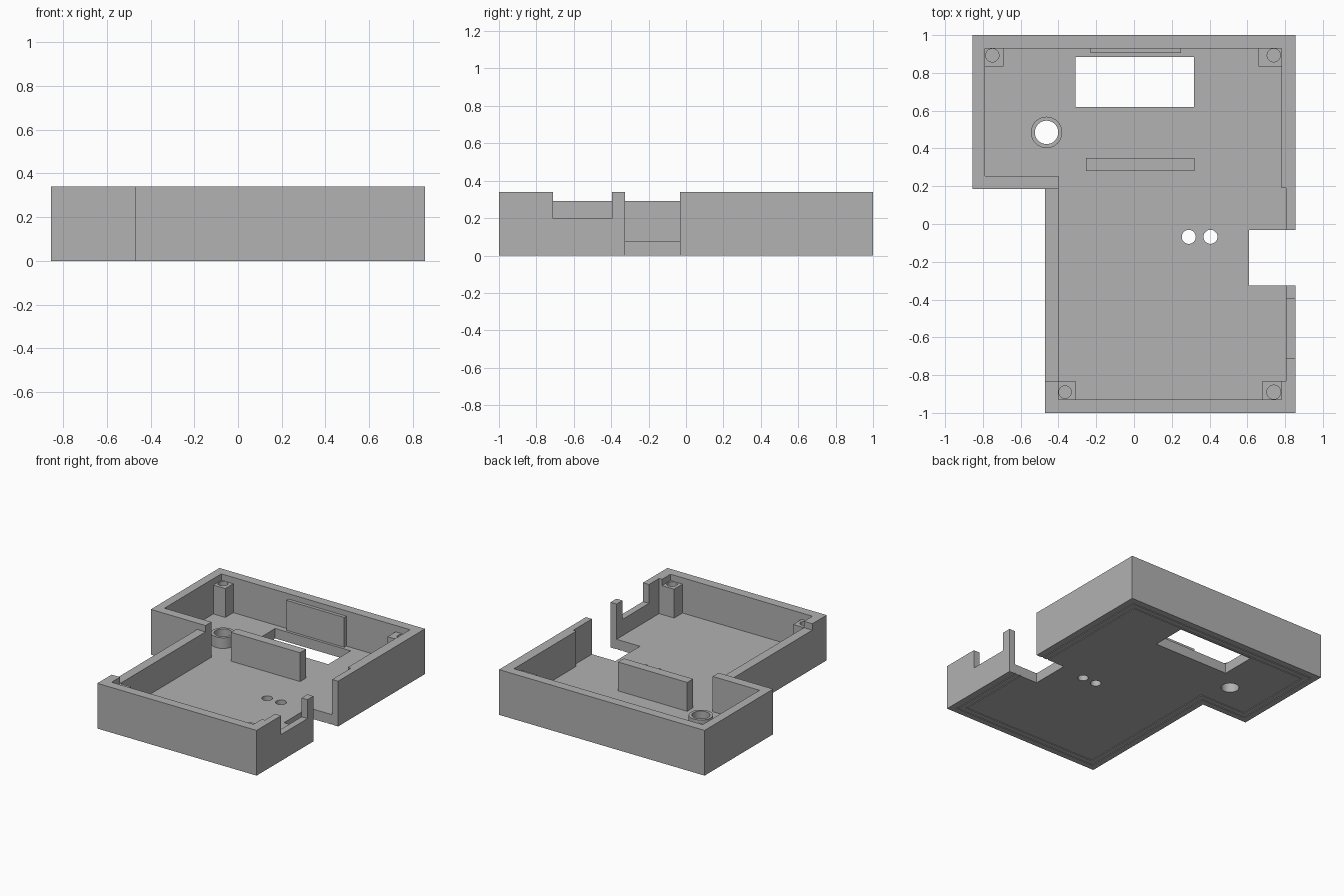
import bpy
import bmesh
import math

if "Cube" in bpy.data.objects:
    bpy.data.objects.remove(bpy.data.objects["Cube"], do_unlink=True)

HEIGHT = 0.34     # full wall height
FLOOR = 0.075     # floor thickness
LOW = 0.292       # posts, ribs and the lowered wall

grey = bpy.data.materials.new("plain_grey")
grey.use_nodes = True
colour = (0.445, 0.445, 0.445, 1)
grey.diffuse_color = colour
grey.node_tree.nodes["Principled BSDF"].inputs["Base Color"].default_value = colour


def prism(name, outline, z0, z1):
    """Extrude an outline from z0 up to z1."""
    bm = bmesh.new()
    face = bm.faces.new([bm.verts.new((x, y, z0)) for x, y in outline])
    top = bmesh.ops.extrude_face_region(bm, geom=[face])
    verts = [v for v in top["geom"] if isinstance(v, bmesh.types.BMVert)]
    bmesh.ops.translate(bm, verts=verts, vec=(0, 0, z1 - z0))
    bmesh.ops.recalc_face_normals(bm, faces=bm.faces)
    mesh = bpy.data.meshes.new(name)
    bm.to_mesh(mesh)
    bm.free()
    mesh.materials.append(grey)
    obj = bpy.data.objects.new(name, mesh)
    bpy.context.collection.objects.link(obj)
    return obj


def box(name, x0, x1, y0, y1, z0, z1):
    return prism(name, [(x0, y0), (x1, y0), (x1, y1), (x0, y1)], z0, z1)


def cylinder(name, x, y, r, z0, z1, sides=40):
    angles = [2 * math.pi * i / sides for i in range(sides)]
    return prism(name, [(x + r * math.cos(a), y + r * math.sin(a)) for a in angles], z0, z1)


def cut(obj, cutter):
    """Subtract the cutter from the object and discard it."""
    mod = obj.modifiers.new("cut", "BOOLEAN")
    mod.operation = "DIFFERENCE"
    mod.solver = "EXACT"
    mod.object = cutter
    bpy.context.view_layer.objects.active = obj
    bpy.ops.object.modifier_apply(modifier=mod.name)
    bpy.data.objects.remove(cutter, do_unlink=True)


def smooth(obj):
    bpy.ops.object.select_all(action="DESELECT")
    obj.select_set(True)
    bpy.context.view_layer.objects.active = obj
    bpy.ops.object.shade_smooth_by_angle(angle=math.radians(30))


def footprint(d):
    """L-shaped plan, inset by d."""
    return [(-0.855 + d, 1 - d), (-0.855 + d, 0.185 + d), (-0.47 + d, 0.185 + d),
            (-0.47 + d, -1 + d), (0.855 - d, -1 + d), (0.855 - d, 1 - d)]


# Tray with its hollow
case = prism("case_tray", footprint(0), 0, HEIGHT)
hollow = [(-0.79, 0.93), (-0.79, 0.255), (-0.40, 0.255), (-0.40, -0.93),
          (0.78, -0.93), (0.78, -0.83), (0.805, -0.83), (0.805, 0.19),
          (0.78, 0.19), (0.78, 0.93)]
cut(case, prism("hollow", hollow, FLOOR, 1))

# Lowered wall, side notches and window
cut(case, box("low_wall", -0.6, -0.39, -0.83, 0.185, LOW, 1))
cut(case, box("side_notch", 0.61, 1, -0.325, -0.032, -1, 1))
cut(case, box("side_slot", 0.79, 1, -0.71, -0.395, 0.198, 1))
cut(case, box("window", -0.31, 0.317, 0.62, 0.885, -1, 1))

# Round through holes
for x, y, r in [(0.29, -0.068, 0.037), (0.405, -0.068, 0.037), (-0.463, 0.485, 0.062)]:
    cut(case, cylinder("hole", x, y, r, -1, 1))

# Fine grooves around the underside
for d in (0.045, 0.09):
    ring = prism("groove", footprint(d), -0.1, 0.005)
    cut(ring, prism("groove_core", footprint(d + 0.012), -0.2, 0.1))
    cut(case, ring)
smooth(case)

# Corner screw posts with blind holes
posts = {
    "back_right_post": (-0.79, -0.69, 0.835, 0.93, -0.75, 0.893),
    "back_left_post": (0.66, 0.78, 0.835, 0.93, 0.74, 0.893),
    "front_right_post": (-0.40, -0.31, -0.93, -0.83, -0.365, -0.89),
    "front_left_post": (0.68, 0.78, -0.93, -0.83, 0.74, -0.89),
}
for name, (x0, x1, y0, y1, cx, cy) in posts.items():
    post = box(name, x0, x1, y0, y1, FLOOR, LOW)
    # holes stay inside the post sides
    r = min(0.037, cx - x0 - 0.002, x1 - cx - 0.002, y1 - cy - 0.002, cy - y0 - 0.002)
    cut(post, cylinder("post_hole", cx, cy, r, 0.13, 1))
    smooth(post)

# Round collar on the floor
collar = cylinder("round_collar", -0.463, 0.485, 0.083, FLOOR, 0.155)
cut(collar, cylinder("collar_hole", -0.463, 0.485, 0.062, -1, 1))
smooth(collar)

# Upright ribs
box("middle_rib", -0.255, 0.32, 0.28, 0.35, FLOOR, LOW)
box("back_wall_rib", -0.23, 0.25, 0.905, 0.93, FLOOR, 0.30)
